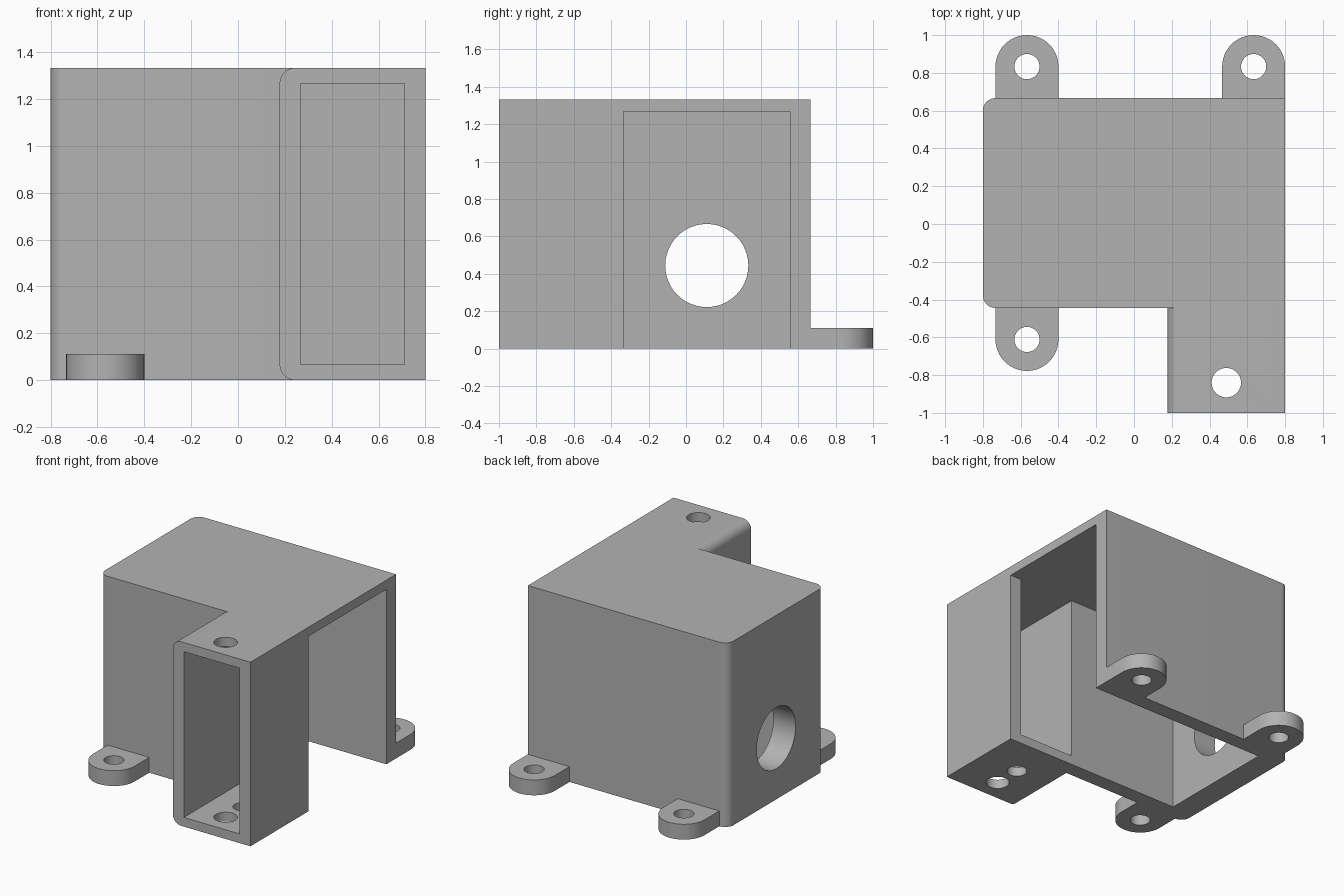
import bpy, bmesh
from math import sin, cos, pi, radians
from mathutils import Matrix

old = bpy.data.objects.get("Cube")
if old:
    bpy.data.objects.remove(old)

GREY = (0.45, 0.45, 0.45, 1)
grey = bpy.data.materials.new("plain grey")
grey.use_nodes = True
grey.diffuse_color = GREY
grey.node_tree.nodes["Principled BSDF"].inputs["Base Color"].default_value = GREY

U = 2 / 45            # one millimetre
WALL = 2.5 * U        # front and back wall
SKIN = 1.5 * U        # roof and channel floor
ROUND = 1.5 * U       # rounded edges
X, H = 18 * U, 30 * U
FRONT, BACK = -10 * U, 15 * U
ARM_X, ARM_Y = 4 * U, -1.0
HOLE_X = 11 * U


def arc(cx, cy, r, a0, a1, n=10):
    return [(cx + r * cos(radians(a0 + (a1 - a0) * i / n)),
             cy + r * sin(radians(a0 + (a1 - a0) * i / n))) for i in range(n + 1)]


def prism(name, profile, lo, hi, along="z"):
    """Extrude a 2D profile along z (x, y), y (x, z) or x (y, z)."""
    place = {"z": lambda a, b, c: (a, b, c),
             "y": lambda a, b, c: (a, c, b),
             "x": lambda a, b, c: (c, a, b)}[along]
    bm = bmesh.new()
    rings = [[bm.verts.new(place(a, b, c)) for a, b in profile] for c in (lo, hi)]
    bm.faces.new(rings[0])
    bm.faces.new(rings[1])
    n = len(profile)
    for i in range(n):
        j = (i + 1) % n
        bm.faces.new((rings[0][i], rings[0][j], rings[1][j], rings[1][i]))
    bmesh.ops.recalc_face_normals(bm, faces=bm.faces)
    mesh = bpy.data.meshes.new(name)
    bm.to_mesh(mesh)
    bm.free()
    mesh.materials.append(grey)
    obj = bpy.data.objects.new(name, mesh)
    bpy.context.collection.objects.link(obj)
    return obj


def box(name, x0, x1, y0, y1, z0, z1):
    return prism(name, [(x0, y0), (x1, y0), (x1, y1), (x0, y1)], z0, z1)


def cylinder(name, a, b, r, lo, hi, along="z"):
    return prism(name, arc(a, b, r, 0, 360, 48)[:-1], lo, hi, along)


def combine(obj, other, operation):
    """Boolean with a helper, which is then removed."""
    other.hide_render = True
    mod = obj.modifiers.new("boolean", "BOOLEAN")
    mod.operation, mod.solver, mod.object = operation, "EXACT", other
    bpy.context.view_layer.objects.active = obj
    bpy.ops.object.modifier_apply(modifier=mod.name)
    bpy.data.objects.remove(other)


def finish(obj):
    bpy.ops.object.select_all(action="DESELECT")
    obj.select_set(True)
    bpy.context.view_layer.objects.active = obj
    bpy.ops.object.shade_smooth_by_angle(angle=radians(30))


# Main housing: block with rounded left corners
housing = prism("housing", [(X, FRONT), (X, BACK)]
                + arc(-X + ROUND, BACK - ROUND, ROUND, 90, 180)
                + arc(-X + ROUND, FRONT + ROUND, ROUND, 180, 270), 0, H)

# Forward arm, rounded along its inner long edges
arm = prism("arm", [(X, 0), (X, H)]
            + arc(ARM_X + ROUND, H - ROUND, ROUND, 90, 180)
            + arc(ARM_X + ROUND, ROUND, ROUND, 180, 270), ARM_Y, FRONT + U, "y")
combine(housing, arm, "UNION")

# Cavity, open below and on the +x side
combine(housing, box("cavity", -X + 4 * U, X + U, FRONT + WALL, BACK - WALL,
                     -U, H - SKIN), "DIFFERENCE")
# Channel through the arm into the cavity
combine(housing, box("channel", ARM_X + 2 * U, X - 2 * U, ARM_Y - U, FRONT + WALL + U,
                     SKIN, H - SKIN), "DIFFERENCE")
# Round port in the -x wall
combine(housing, cylinder("port", WALL, 10 * U, 5 * U, -X - U, -X + 6 * U, "x"),
        "DIFFERENCE")
# Screw hole through roof and floor of the arm, and a second in its floor
combine(housing, cylinder("arm_hole", HOLE_X, -0.84, 1.75 * U, -U, H + U), "DIFFERENCE")
combine(housing, cylinder("floor_hole", HOLE_X, -0.64, 1.5 * U, -U, 4 * U), "DIFFERENCE")
finish(housing)

# Mounting ears with screw holes
EAR_R, EAR_OUT = 3.75 * U, 3.75 * U
for name, x, wall, side in (("back_right_ear", -12.75 * U, BACK, 1),
                            ("back_left_ear", 14.25 * U, BACK, 1),
                            ("front_right_ear", -12.75 * U, FRONT, -1)):
    cy = wall + side * EAR_OUT
    ear = prism(name, [(x - EAR_R, wall), (x + EAR_R, wall)]
                + arc(x, cy, EAR_R, 0, side * 180, 24), 0, WALL)
    combine(ear, cylinder("ear_hole", x, cy, 1.5 * U, -U, WALL + U), "DIFFERENCE")
    finish(ear)
